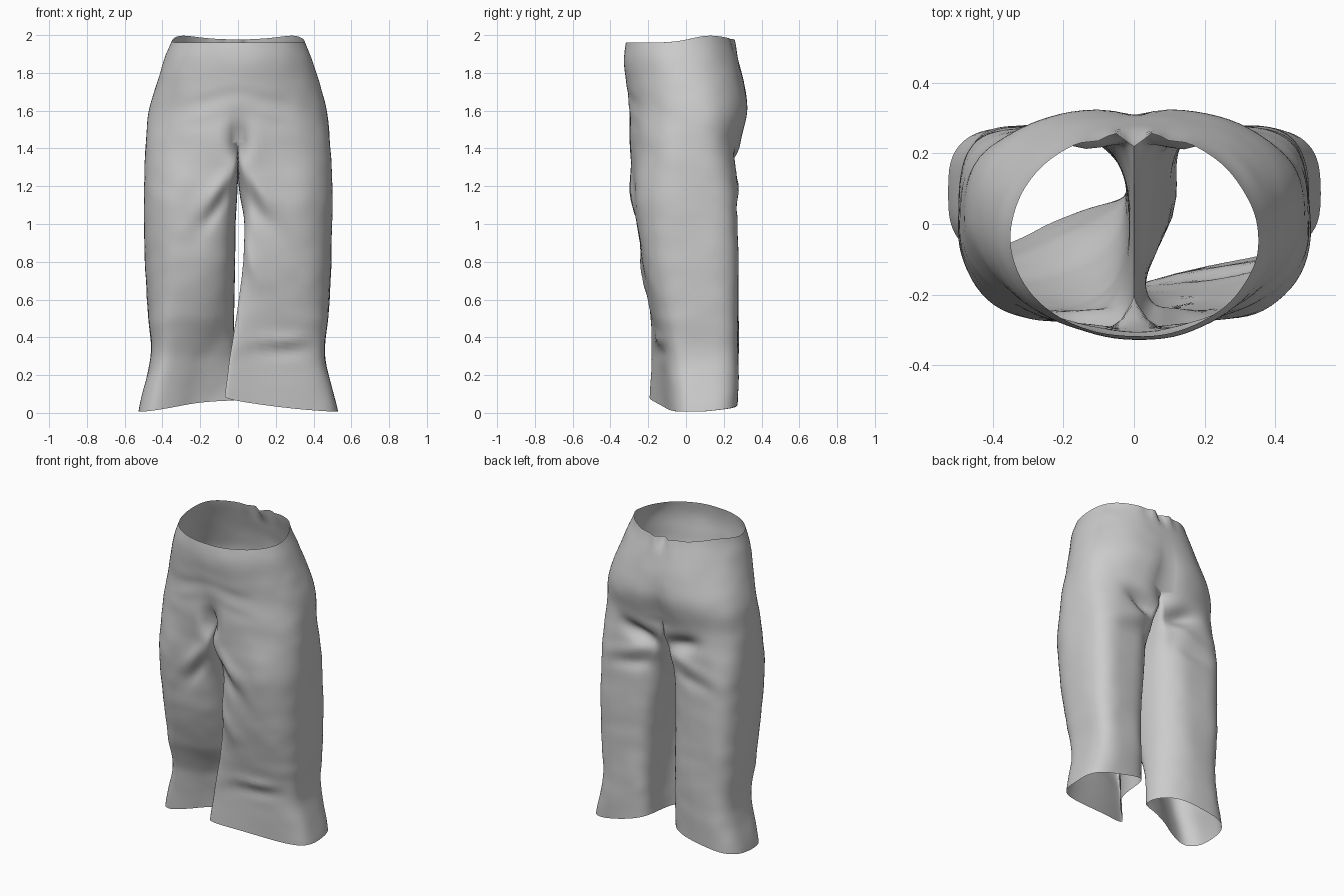
import bpy, bmesh, math
from mathutils import Vector, noise

if "Cube" in bpy.data.objects:
    bpy.data.objects.remove(bpy.data.objects["Cube"])

OUT, INN = 44, 28          # columns round the outer half and round the inseam
TRUNK, LEG = 26, 66        # rows in seat and leg
CROTCH = 1.45

# Seat profile: z, half width, front y, back y, front power, back power
SEAT = [(2.00, .345, -.315, .255, 2.0, 2.0), (1.88, .39, -.33, .28, 2.0, 2.1),
        (1.75, .43, -.318, .31, 2.0, 2.3), (1.60, .47, -.298, .325, 2.0, 2.6),
        (1.45, .488, -.305, .29, 2.05, 3.0), (1.30, .495, -.29, .275, 2.1, 3.2),
        (1.0, .495, -.27, .272, 2.1, 3.3)]

# Leg profiles: z, inner x at front / middle / back, outer x, front y, back y, inner front flare
RIGHT = [(1.45, .01, .01, .01, .488, -.305, .29, 0), (1.2, .004, .02, .03, .497, -.28, .272, 0),
         (.8, -.07, .08, .08, .495, -.235, .277, 0), (.5, -.14, .11, .10, .478, -.16, .28, .06),
         (.3, -.19, .12, .10, .465, -.11, .278, .14), (0, -.25, .11, .09, .525, -.09, .27, .19)]
LEFT = [(1.45, .01, .01, .01, .488, -.305, .29, 0), (1.2, .006, .01, .02, .497, -.28, .272, 0),
        (.8, .05, .015, .06, .495, -.235, .277, 0), (.5, .10, .02, .08, .475, -.165, .28, -.05),
        (.3, .14, .02, .09, .465, -.105, .278, -.10), (0, .19, .02, .10, .53, -.085, .27, -.13)]

# Cloth folds: side (-1 front, 1 back), x, z, outward amount, length, thickness, tilt
FOLDS = [(-1, 0, 1.44, -.10, .09, .035, 1.57), (-1, -.12, 1.17, .03, .17, .035, .95),
         (-1, .12, 1.17, .03, .17, .035, -.95), (-1, -.14, 1.05, -.022, .12, .03, 1.0),
         (-1, .13, 1.04, -.022, .12, .03, -1.0), (-1, -.15, 1.66, -.006, .15, .025, .25),
         (-1, .15, 1.66, -.006, .15, .025, -.25), (-1, -.17, 1.58, .006, .15, .025, .3),
         (-1, .17, 1.58, .006, .15, .025, -.3),
         (-1, .24, .385, .022, .13, .025, .08), (-1, .24, .32, -.022, .14, .03, .08),
         (-1, .09, .75, .02, .25, .03, -1.2),
         (1, 0, 1.50, -.05, .16, .04, 1.57), (1, -.14, 1.31, -.065, .11, .045, -.4),
         (1, .14, 1.31, -.065, .11, .045, .4), (1, -.2, 1.2, .012, .15, .03, .3),
         (1, .2, 1.2, .012, .15, .03, -.3), (1, -.22, 1.10, -.015, .14, .035, .2),
         (1, .2, 1.11, -.02, .12, .035, -.2)]


def smooth(t):
    t = min(max(t, 0), 1)
    return t * t * (3 - 2 * t)


def level(table, z):
    """Smoothly interpolated profile row at height z."""
    i = 0
    while i < len(table) - 2 and z < table[i + 1][0]:
        i += 1
    p1, p2 = table[i], table[i + 1]
    p0, p3 = table[max(i - 1, 0)], table[min(i + 2, len(table) - 1)]
    t = min(max((z - p1[0]) / (p2[0] - p1[0]), 0), 1)
    return [.5 * (2 * b + (c - a) * t + (2 * a - 5 * b + 4 * c - d) * t * t
                  + (3 * b - a - 3 * c + d) * t ** 3) for a, b, c, d in zip(p0, p1, p2, p3)]


def oval(t, nf, nb):
    """Squared oval: u runs outward, v runs towards the front."""
    s, c = math.sin(t), math.cos(t)
    p = 2 / (nf if c > 0 else nb)
    return math.copysign(abs(s) ** p, s), math.copysign(abs(c) ** p, c)


def seat_point(t, z):
    _, w, yf, yb, nf, nb = level(SEAT, z)
    u, v = oval(t, nf, nb)
    return Vector((w * u, (yf + yb) / 2 - v * (yb - yf) / 2, z))


def leg_oval(t, z):
    inner = math.sin(t) < 0
    front = 2.1 + 1.1 * smooth((.9 - z) / .6)
    return oval(t, 3.4 if inner else front, 3.0 if inner else 3.4)


def leg_point(table, t, z):
    _, xf, xm, xb, xo, yf, yb, flare = level(table, z)
    u, v = leg_oval(t, z)
    xi = xm + (xf - xm) * max(v, 0) ** 2 + (xb - xm) * max(-v, 0) ** 2
    y = (yf + yb) / 2 - v * (yb - yf) / 2 - flare * ((1 - u) / 2) ** 2 * max(v, 0)
    return Vector((xi + (xo - xi) * (u + 1) / 2, y, z))


def grid(bm, rows, closed):
    verts = [[bm.verts.new(p) for p in r] for r in rows]
    for a, b in zip(verts, verts[1:]):
        n = len(a)
        for i in range(n if closed else n - 1):
            j = (i + 1) % n
            bm.faces.new((a[i], a[j], b[j], b[i]))


def build_half(bm, table, side, inner_hem):
    flip = lambda p: Vector((p.x * side, p.y, p.z))
    angles = [math.pi * i / OUT for i in range(OUT + 1)]
    # Seat half, with the dipping waist edge
    rows = []
    for r in range(TRUNK + 1):
        row = []
        for t in angles:
            y = seat_point(t, 2.0).y
            top = 1.965 + .037 * math.exp(-((y - .13) / .14) ** 2)
            z = top + (CROTCH - top) * r / TRUNK
            row.append(flip(seat_point(t, z)))
        rows.append(row)
    grid(bm, rows, False)

    # Crotch ring: lower seat edge plus the seam passing between the legs
    ring = [seat_point(t, CROTCH) for t in angles]
    yb, yf = ring[-1].y, ring[0].y
    for k in range(1, INN):
        f = k / INN
        ring.append(Vector((0, yb + (yf - yb) * f, CROTCH - .17 * math.sin(math.pi * f) ** .7)))
    a = .6
    turn = [-a + (math.pi + 2 * a) * i / OUT for i in range(OUT + 1)]
    turn += [math.pi + a + (math.pi - 2 * a) * k / INN for k in range(1, INN)]

    # Leg rings morph from the seat shape to the leg profile
    rows = []
    for r in range(LEG + 1):
        s = r / LEG
        row = []
        for i, (p, t) in enumerate(zip(ring, turn)):
            u, v = leg_oval(t, 0)
            hem = .001 + inner_hem * ((1 - u) / 2) ** 1.5 + .02 * max(-v, 0)
            z = p.z + (hem - p.z) * s
            start = seat_point(angles[i], z) if i <= OUT else p
            row.append(flip(start.lerp(leg_point(table, t, z), smooth(s / .25)) if r else p))
            row[-1].z = z
        rows.append(row)
    grid(bm, rows, True)


def add_folds(co):
    """Press folds and light creases into the cloth."""
    x, y, z = co
    out = 0
    for side, fx, fz, amt, ln, th, tilt in FOLDS:
        reach = smooth(side * y / .2)
        dx, dz = x - fx, z - fz
        a = dx * math.cos(tilt) + dz * math.sin(tilt)
        b = dz * math.cos(tilt) - dx * math.sin(tilt)
        out += amt * side * reach * math.exp(-(a / ln) ** 2 - (b / th) ** 2)
    # Gathered back of the waistband
    if y > 0 and z > 1.7:
        out += (.035 * -math.cos(x * 57) - .012) * math.exp(-(x / .09) ** 2) * smooth((z - 1.86) / .12)
    n = noise.noise_vector(Vector((x * 4, y * 4, z * 3))) * .008
    n += noise.noise_vector(Vector((x * 9, y * 9, z * 11))) * .003
    return Vector((x + n.x * min(1, abs(x) * 8), y + out + n.y, z))


bm = bmesh.new()
build_half(bm, RIGHT, 1, .10)
build_half(bm, LEFT, -1, .06)
bmesh.ops.remove_doubles(bm, verts=bm.verts, dist=1e-5)
for vert in bm.verts:
    vert.co = add_folds(vert.co)
bmesh.ops.recalc_face_normals(bm, faces=bm.faces)
mesh = bpy.data.meshes.new("trousers")
bm.to_mesh(mesh)
bm.free()
trousers = bpy.data.objects.new("trousers", mesh)
bpy.context.collection.objects.link(trousers)

# Soften the cloth
mod = trousers.modifiers.new("soften", "SMOOTH")
mod.factor, mod.iterations = .5, 3
for poly in mesh.polygons:
    poly.use_smooth = True
